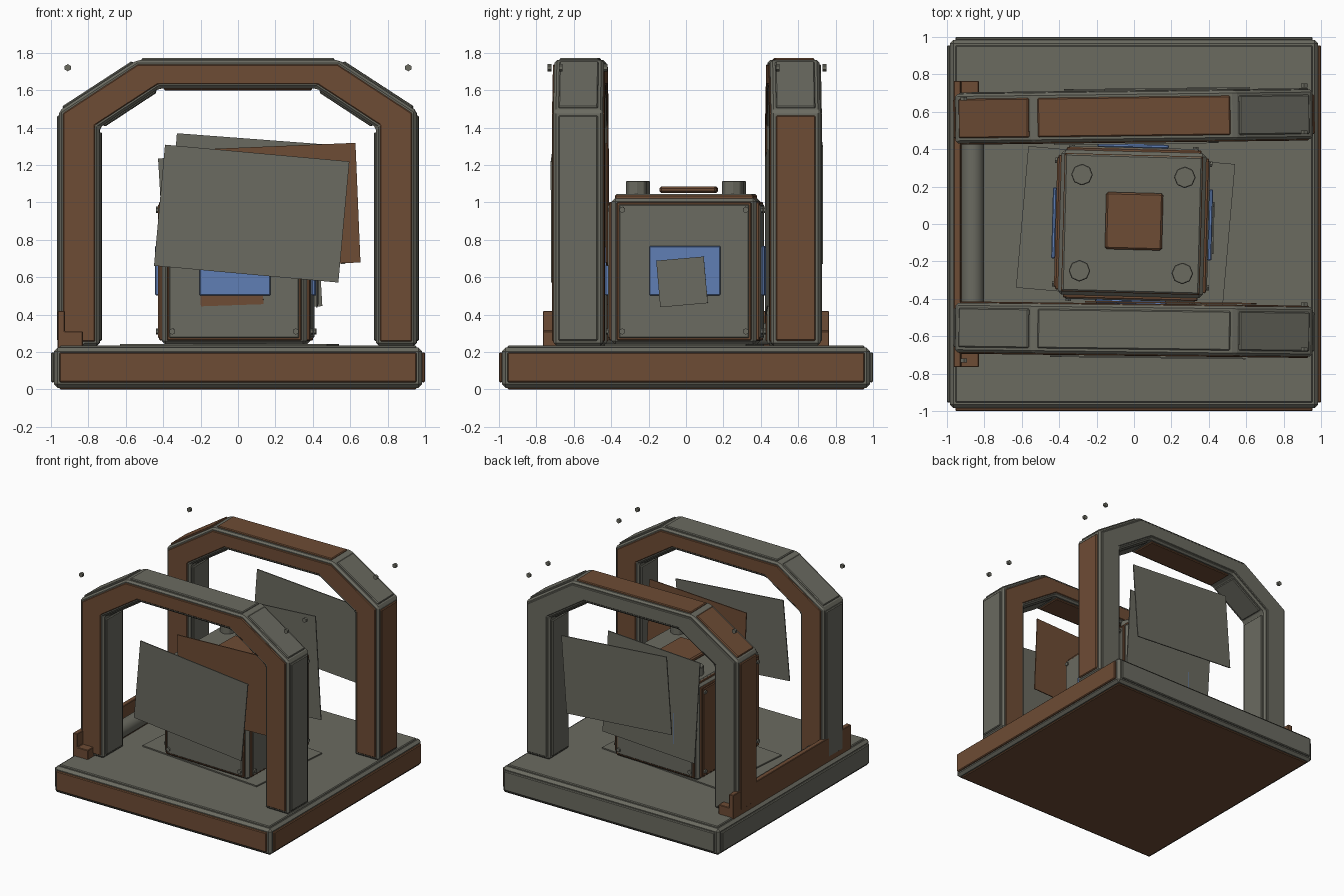
import bpy, bmesh, math
from mathutils import Matrix, Vector

if "Cube" in bpy.data.objects:
    bpy.data.objects.remove(bpy.data.objects["Cube"])


def material(name, rgb):
    m = bpy.data.materials.new(name)
    m.diffuse_color = (*rgb, 1)
    m.use_nodes = True
    m.node_tree.nodes["Principled BSDF"].inputs["Base Color"].default_value = m.diffuse_color
    return m


GRAY = material("weathered gray", (0.145, 0.145, 0.118))
BROWN = material("rust brown", (0.155, 0.072, 0.035))
BLUE = material("screen blue", (0.115, 0.21, 0.46))
I = Matrix.Identity(4)


def T(x, y, z):
    return Matrix.Translation((x, y, z))


def R(deg, axis):
    return Matrix.Rotation(math.radians(deg), 4, axis)


def finish(name, bm, mat, M=I, bevel=0.0):
    bmesh.ops.recalc_face_normals(bm, faces=bm.faces)
    bm.transform(M)
    me = bpy.data.meshes.new(name)
    bm.to_mesh(me)
    bm.free()
    me.materials.append(mat)
    ob = bpy.data.objects.new(name, me)
    bpy.context.collection.objects.link(ob)
    if bevel:
        b = ob.modifiers.new("bevel", 'BEVEL')
        b.width, b.segments, b.limit_method = bevel, 1, 'ANGLE'
    return ob


def box(name, size, M, mat, bevel=0.0):
    bm = bmesh.new()
    bmesh.ops.create_cube(bm, size=1)
    bmesh.ops.scale(bm, vec=size, verts=bm.verts)
    return finish(name, bm, mat, M, bevel)


def cyl(name, r, h, M, mat, sides, bevel=0.0):
    bm = bmesh.new()
    bmesh.ops.create_cone(bm, cap_ends=True, segments=sides, radius1=r, radius2=r, depth=h)
    return finish(name, bm, mat, M, bevel)


def prism(name, pts, depth, M, mat, bevel=0.0):
    # (x, z) outline extruded along y, centred on y = 0
    bm = bmesh.new()
    f = bm.faces.new([bm.verts.new((x, -depth / 2, z)) for x, z in pts])
    g = bmesh.ops.extrude_face_region(bm, geom=[f])
    vs = [v for v in g["geom"] if isinstance(v, bmesh.types.BMVert)]
    bmesh.ops.translate(bm, vec=(0, depth, 0), verts=vs)
    return finish(name, bm, mat, M, bevel)


def poster(name, w, h, x, y, z, ccw, mat, M=I, t=0.008):
    return box(name, (w, t, h), M @ T(x, y, z) @ R(-ccw, 'Y'), mat)


# Base slab with a raised panel on every side
box("base_slab", (1.97, 1.97, 0.215), T(0, 0, 0.1165), GRAY, 0.02)
box("base_top_panel", (1.91, 1.91, 0.02), T(0, 0, 0.224), GRAY, 0.006)
box("base_bottom_panel", (1.91, 1.91, 0.02), T(0, 0, 0.01), BROWN, 0.006)
for side, ang, mat in (("front", 0, BROWN), ("right", 90, BROWN),
                       ("back", 180, GRAY), ("left", 270, GRAY)):
    box(f"base_{side}_panel", (1.91, 0.02, 0.16), R(ang, 'Z') @ T(0, -0.99, 0.118), mat, 0.006)
box("floor_sheet", (1.11, 0.76, 0.012), T(-0.045, -0.01, 0.238) @ R(-5, 'Z'), GRAY)


# Arches: bent frame, face plates and one raised panel per straight run
def outer(o):
    return [(-0.955 + o, 0.235 + o), (-0.955 + o, 1.49 - o * 0.6), (-0.54 + o * 0.3, 1.76 - o),
            (0.54 - o * 0.3, 1.76 - o), (0.955 - o, 1.49 - o * 0.6), (0.955 - o, 0.235 + o)]


def inner(o):
    return [(0.74 + o, 0.235 + o), (0.74 + o, 1.40 + o * 0.6), (0.42 + o * 0.3, 1.61 + o),
            (-0.42 - o * 0.3, 1.61 + o), (-0.74 - o, 1.40 + o * 0.6), (-0.74 - o, 0.235 + o)]


def arch(name, M, out_cols, in_cols, front, back):
    prism(name + "_frame", outer(0) + inner(0), 0.265, M, GRAY, 0.014)
    for face, y, mat in (("front", -0.13, front), ("back", 0.13, back)):
        prism(f"{name}_{face}_plate", outer(0.022) + inner(0.022), 0.02, M @ T(0, y, 0), mat, 0.005)
    for kind, pts, cols in (("outer", outer(0), out_cols), ("inner", inner(0), in_cols)):
        for i, mat in enumerate(cols):
            a, b = Vector(pts[i]), Vector(pts[i + 1])
            c, d = (a + b) / 2, b - a
            rot = Matrix.Rotation(-math.atan2(d.y, d.x), 4, 'Y')
            box(f"{name}_{kind}_panel_{i}", (d.length - 0.05, 0.21, 0.022),
                M @ T(c.x, 0, c.y) @ rot, mat, 0.006)


FM = T(0, -0.565, 0) @ R(-0.7, 'Z')
BM = T(0, 0.575, 0) @ R(0.7, 'Z')
inside = [GRAY, GRAY, BROWN, GRAY, GRAY]
arch("front_arch", FM, [GRAY] * 5, inside, BROWN, BROWN)
arch("back_arch", BM, [BROWN, BROWN, BROWN, GRAY, BROWN], inside, BROWN, GRAY)

# Large tilted sheets fixed to both sides of each arch
poster("front_outer_sheet", 0.99, 0.65, 0.075, -0.147, 0.94, -5.2, GRAY, FM)
poster("front_inner_sheet", 0.89, 0.64, 0.195, 0.147, 0.98, 2.4, BROWN, FM)
poster("back_inner_sheet", 0.83, 0.84, 0.01, -0.144, 0.84, 3.4, GRAY, BM)
poster("back_outer_sheet", 0.95, 0.63, 0.125, 0.146, 1.02, -4.3, GRAY, BM)

# Central machine block, turned slightly
CM = T(-0.01, 0, 0) @ R(-1.5, 'Z')
box("core_block", (0.775, 0.775, 0.785), CM @ T(0, 0, 0.632), GRAY, 0.02)
box("core_lid_edge", (0.74, 0.74, 0.025), CM @ T(0, 0, 1.027), BROWN, 0.005)
box("core_lid", (0.73, 0.73, 0.02), CM @ T(0, 0, 1.036), GRAY, 0.006)
box("core_hatch", (0.305, 0.305, 0.035), CM @ T(0.01, 0.015, 1.068), BROWN, 0.01)
for sx in (-1, 1):
    for sy in (-1, 1):
        cyl("core_lid_knob", 0.058, 0.075, CM @ T(0.275 * sx, 0.257 * sy, 1.077), GRAY, 8, 0.004)
for side, ang, mat in (("front", 0, GRAY), ("right", 90, GRAY),
                       ("back", 180, GRAY), ("left", 270, BROWN)):
    S = CM @ R(ang, 'Z')
    box(f"core_{side}_backing", (0.72, 0.03, 0.74), S @ T(0, -0.388, 0.632), BROWN, 0.005)
    box(f"core_{side}_panel", (0.70, 0.02, 0.72), S @ T(0, -0.399, 0.632), mat, 0.008)
    box(f"{side}_screen", (0.38, 0.02, 0.265), S @ T(0.005, -0.418, 0.635), BLUE, 0.005)
    for sx in (-1, 1):
        for z in (0.31, 0.96):
            cyl(f"core_{side}_bolt", 0.017, 0.02, S @ T(0.33 * sx, -0.41, z) @ R(90, 'X'), GRAY, 6)
poster("right_small_sheet", 0.255, 0.25, -0.01, -0.434, 0.575, 5, GRAY, CM @ R(90, 'Z'))
poster("front_small_sheet", 0.335, 0.25, -0.015, -0.413, 0.575, 2, BROWN, CM)

# Left rail: stepped profile along y, with a round pipe on it
prism("left_rail", [(-0.965, 0.22), (-0.83, 0.22), (-0.83, 0.31), (-0.925, 0.31),
                    (-0.925, 0.42), (-0.965, 0.42)], 1.53, I, BROWN, 0.004)
cyl("rail_pipe", 0.062, 1.38, T(-0.863, 0, 0.292) @ R(90, 'X'), GRAY, 32)
bpy.context.view_layer.objects.active = bpy.data.objects["rail_pipe"]
bpy.data.objects["rail_pipe"].select_set(True)
bpy.ops.object.shade_smooth_by_angle()

# Loose hex bolts beside the arch shoulders
for x, y in ((-0.91, -0.73), (-0.91, 0.67), (0.91, -0.67), (0.91, -0.43), (0.91, 0.49), (0.91, 0.74)):
    cyl("shoulder_bolt", 0.019, 0.02, T(x, y, 1.72) @ R(90, 'X'), GRAY, 6)
